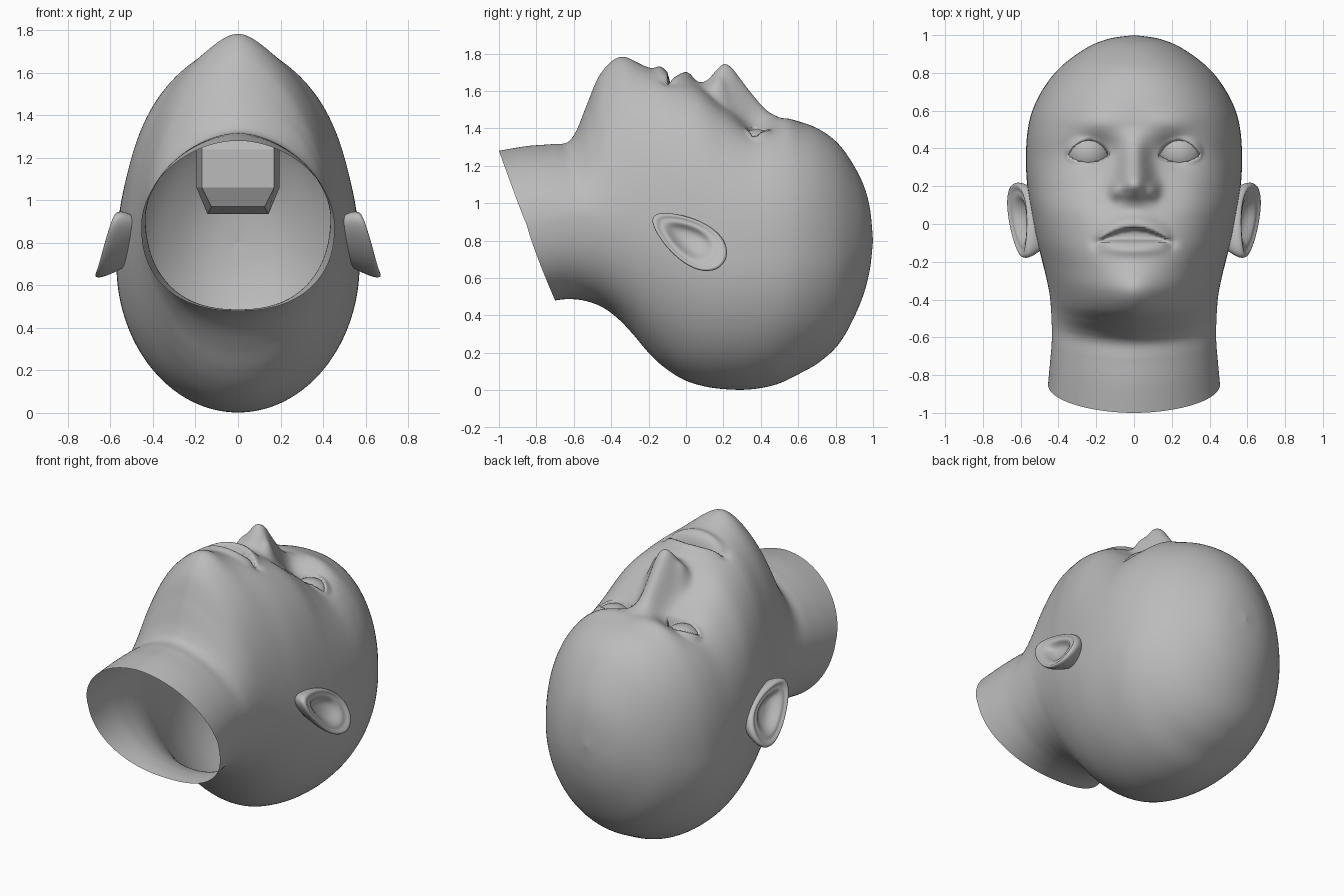
import bpy, bmesh, math

if "Cube" in bpy.data.objects:
    bpy.data.objects.remove(bpy.data.objects["Cube"])

skin = bpy.data.materials.new("plain_grey")
skin.diffuse_color = (0.5, 0.5, 0.5, 1)
skin.use_nodes = True
skin.node_tree.nodes["Principled BSDF"].inputs["Base Color"].default_value = skin.diffuse_color


def finish(name, bm, smooth=True):
    bmesh.ops.remove_doubles(bm, verts=bm.verts, dist=1e-5)
    bmesh.ops.recalc_face_normals(bm, faces=bm.faces)
    for f in bm.faces:
        f.smooth = smooth
    me = bpy.data.meshes.new(name)
    bm.to_mesh(me)
    bm.free()
    me.materials.append(skin)
    ob = bpy.data.objects.new(name, me)
    bpy.context.collection.objects.link(ob)
    return ob


def skin_rings(bm, rings):
    """Join closed rings of points with quads."""
    vs = [[bm.verts.new(p) for p in r] for r in rings]
    for a, b in zip(vs, vs[1:]):
        n = len(a)
        for i in range(n):
            j = (i + 1) % n
            bm.faces.new((a[i], a[j], b[j], b[i]))
    return vs


def catmull(rows, t):
    """Smooth curve through evenly spaced rows of numbers."""
    last = len(rows) - 1
    t = min(max(t, 0), last)
    i = min(int(t), last - 1)
    u = t - i
    p = [rows[min(max(i + k, 0), last)] for k in (-1, 0, 1, 2)]
    return [0.5 * (2 * b + (c - a) * u + (2 * a - 5 * b + 4 * c - d) * u * u
                   + (3 * b - a - 3 * c + d) * u ** 3) for a, b, c, d in zip(*p)]


def bump(v, centre, size):
    return math.exp(-((v - centre) / size) ** 2)


def step(v):
    v = min(max(v, 0), 1)
    return v * v * (3 - 2 * v)


def band(v, lo, hi, soft):
    return step((v - lo) / soft + 0.5) * step((hi - v) / soft + 0.5) if hi > lo else 0


# Head sections, neck to crown:
# front y, front z, back y, back z, half width, z of widest point, front roundness
SECTIONS = [
    (-1.0, 1.28, -.70, .48, .455, .88, 1.9),
    (-.85, 1.305, -.63, .487, .445, .90, 1.85),
    (-.72, 1.315, -.55, .48, .436, .92, 1.8),
    (-.635, 1.325, -.47, .455, .435, .92, 1.75),
    (-.585, 1.39, -.41, .42, .437, .92, 1.7),
    (-.53, 1.525, -.35, .37, .44, .91, 1.68),
    (-.46, 1.675, -.28, .295, .447, .90, 1.72),
    (-.36, 1.74, -.20, .20, .465, .87, 1.85),
    (-.24, 1.73, -.12, .125, .49, .83, 2.05),
    (-.10, 1.69, -.02, .06, .52, .78, 2.35),
    (.06, 1.635, .08, .025, .545, .73, 2.5),
    (.20, 1.53, .20, .006, .565, .70, 2.5),
    (.34, 1.46, .34, .004, .572, .70, 2.45),
    (.48, 1.455, .48, .03, .565, .70, 2.4),
    (.60, 1.437, .60, .085, .538, .71, 2.35),
    (.72, 1.39, .72, .155, .478, .73, 2.25),
    (.83, 1.30, .83, .265, .39, .75, 2.1),
    (.93, 1.14, .93, .46, .255, .78, 2.0),
    (.98, .99, .98, .63, .135, .79, 2.0),
    (1.0, .80, 1.0, .80, 0, .80, 2.0)]

# Nose height along the ridge, from y = 0.04 in steps of 0.04
NOSE = [(h,) for h in (0, .02, .07, .148, .212, .222, .195, .16, .12, .075, .035, .012, 0)]
EYE = (.24, .38, 1.27)
EYE_R = .125


def face(x, y, z):
    """Raise and sink the front of the head into a face."""
    X = abs(x)
    # chin, brow, cheekbones, eye sockets
    z += .04 * bump(X, 0, .13) * bump(y, -.35, .1)
    z += .018 * bump(X, .2, .13) * bump(y, .54, .06)
    z += .012 * bump(X, .32, .1) * bump(y, .17, .1)
    z -= .07 * bump(X, .205, .11) * bump(y, .385, .085)
    # nose ridge and wings
    width = .065 + .027 * step((.42 - y) / .24)
    z += catmull(NOSE, (y - .04) / .04)[0] * math.exp(-(X / width) ** 2.4)
    z += .05 * bump(X, .1, .035) * bump(y, .175, .045)
    # lips, mouth corners and parted mouth
    m = max(0, 1 - (X / .2) ** 2)
    z += .028 * m * bump(y, -.135 + .5 * X * X, .035)
    z += .042 * m * bump(y, .008 - 2.2 * X * X, .045)
    z -= .015 * bump(X, .2, .03) * bump(y, -.1, .03)
    z -= .075 * band(y, -.088 - .2 * X * X, -.026 - 1.9 * X * X, .016)
    # eyelids wrapped over the eyeball, with an almond opening
    d2 = (X - EYE[0]) ** 2 + (y - EYE[1]) ** 2
    lid_r2 = (EYE_R + .014) ** 2
    if d2 < lid_r2:
        lid = EYE[2] + math.sqrt(lid_r2 - d2)
        k = z - lid
        z = 0.5 * (z + lid + math.sqrt(k * k + .0003 * (1 - d2 / lid_r2)))
        q = 1 - ((X - EYE[0]) / .105) ** 2
        if q > 0:
            open_ = band(y, .362 - .032 * q, .362 + .078 * q ** .8, .013)
            z += (lid - .06 - z) * open_
    return z


# Head and neck, open at the bottom of the neck
SUB, HALF = 14, 128
rings = []
for k in range((len(SECTIONS) - 1) * SUB + 1):
    yf, zf, yb, zb, w, zw, n = catmull(SECTIONS, k / SUB)
    w = max(w, 0)
    nb = 2 + .3 * step(1 - k / SUB / 6)
    ring = []
    for i in range(-HALF, HALF):
        t = i / HALF
        a = math.pi * abs(t) ** 1.25
        c, s = math.cos(a), max(math.sin(a), 0)
        e = 2 / n if c > 0 else 2 / nb
        x = math.copysign(w * s ** e, t)
        y = yb + (yf - yb) * (1 + c) / 2
        z = zw + (zf - zw) * c ** e if c > 0 else zw - (zw - zb) * (-c) ** e
        if c > 0 and -.75 < y < .85:
            z = face(x, y, z)
        ring.append((x, y, z))
    rings.append(ring)
bm = bmesh.new()
skin_rings(bm, rings)
finish("head", bm)

# Ear rings from the back of the shell, over the rim, into the bowl: scale, outward offset
EAR = [(.62, -.13), (.85, -.07), (.97, -.025), (1, 0), (.97, .018), (.88, .02),
       (.79, .002), (.68, .008), (.56, -.008), (.42, -.036), (.2, -.05), (.02, -.05)]
for side, label in ((1, "right"), (-1, "left")):
    # Eyeball, front cap only
    bm = bmesh.new()
    bmesh.ops.create_uvsphere(bm, u_segments=40, v_segments=24, radius=EYE_R)
    bmesh.ops.delete(bm, geom=[v for v in bm.verts if v.co.z < .01], context='VERTS')
    bmesh.ops.translate(bm, verts=bm.verts, vec=(side * EYE[0], EYE[1], EYE[2]))
    finish(label + "_eye", bm)

    # Ear
    rings = []
    for r, off in EAR:
        ring = []
        for i in range(40):
            t = math.tau * i / 40
            u = .228 * r * math.cos(t)
            v = .116 * r * math.sin(t) * (1 + .28 * math.cos(t))
            x = .588 - .38 * v + .16 * u + off + .015 * (1 - (v / .12) ** 2)
            ring.append((side * x, .015 + .84 * u + .54 * v, .805 - .54 * u + .84 * v))
        rings.append(ring)
    bm = bmesh.new()
    bm.faces.new(skin_rings(bm, rings)[-1])
    ear = finish(label + "_ear", bm)
    ear.modifiers.new("soften", "SUBSURF").levels = 1

# Mouth cavity seen through the neck: z, half width, lower y, upper y, drop of upper edge
bm = bmesh.new()
rings = [[(-w, lo, z), (w, lo, z), (w * 1.15, hi, z - d), (-w * 1.15, hi, z - d)]
         for z, w, lo, hi, d in ((1.55, .15, -.13, -.03, 0), (1.24, .17, -.22, .05, 0),
                                 (1.06, .17, -.22, .05, 0), (.97, .125, -.17, .02, .035))]
bm.faces.new(skin_rings(bm, rings)[-1])
finish("mouth_cavity", bm, smooth=False)
